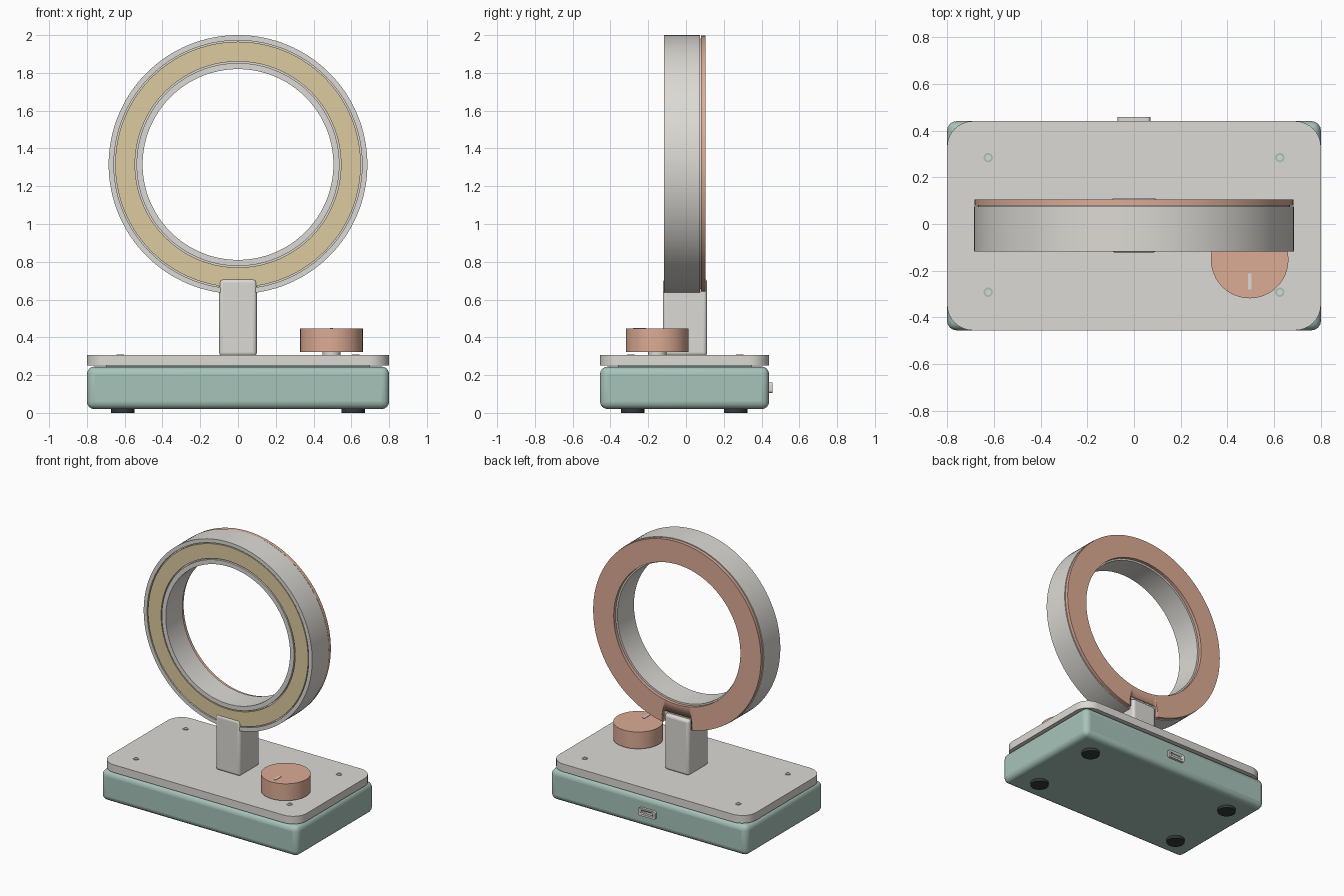
import bpy, bmesh, math
from mathutils import Matrix

cube = bpy.data.objects.get("Cube")
if cube:
    bpy.data.objects.remove(cube, do_unlink=True)


def material(name, rgb):
    m = bpy.data.materials.new(name)
    m.use_nodes = True
    m.diffuse_color = (*rgb, 1)
    m.node_tree.nodes["Principled BSDF"].inputs["Base Color"].default_value = (*rgb, 1)
    return m


GREY = material("warm grey", (0.72, 0.70, 0.66))
TEAL = material("soft teal", (0.39, 0.55, 0.49))
COPPER = material("copper", (0.72, 0.41, 0.30))
GOLD = material("cream gold", (0.72, 0.60, 0.35))
RUBBER = material("dark rubber", (0.035, 0.04, 0.04))


def finish(name, bm, mat, bevel=0):
    bmesh.ops.recalc_face_normals(bm, faces=bm.faces)
    mesh = bpy.data.meshes.new(name)
    bm.to_mesh(mesh)
    bm.free()
    mesh.materials.append(mat)
    ob = bpy.data.objects.new(name, mesh)
    bpy.context.collection.objects.link(ob)
    bpy.context.view_layer.objects.active = ob
    ob.select_set(True)
    if bevel:
        mod = ob.modifiers.new("soft edges", "BEVEL")
        mod.width, mod.segments = bevel, 4
    bpy.ops.object.shade_smooth_by_angle(angle=math.radians(35))
    ob.select_set(False)
    return ob


def box(name, lo, hi, mat, bevel=0, corner=0, axis=2):
    """Box between two corners; corner rounds only the edges along axis."""
    bm = bmesh.new()
    bmesh.ops.create_cube(bm, size=1)
    for v in bm.verts:
        v.co = [(a + b) / 2 + c * (b - a) for a, b, c in zip(lo, hi, v.co)]
    if corner:
        edges = [e for e in bm.edges
                 if abs((e.verts[0].co - e.verts[1].co).normalized()[axis]) > 0.9]
        bmesh.ops.bevel(bm, geom=edges, offset=corner, segments=8,
                        profile=0.5, affect="EDGES")
    return finish(name, bm, mat, bevel)


def lathe(name, profile, center, mat, steps=48, face_front=False):
    """Revolve a closed (radius, height) profile about z, or about y."""
    bm = bmesh.new()
    rings = []
    for i in range(steps):
        a = math.tau * i / steps
        rings.append([bm.verts.new((r * math.cos(a), r * math.sin(a), h))
                      for r, h in profile])
    n = len(profile)
    for i in range(steps):
        p, q = rings[i], rings[(i + 1) % steps]
        for j in range(n):
            k = (j + 1) % n
            if profile[j][0] or profile[k][0]:
                bm.faces.new((p[j], q[j], q[k], p[k]))
    bmesh.ops.remove_doubles(bm, verts=bm.verts, dist=1e-5)
    if face_front:
        bm.transform(Matrix.Rotation(-math.pi / 2, 4, "X"))
    bm.transform(Matrix.Translation(center))
    return finish(name, bm, mat)


def disc(name, r, z0, z1, x, y, mat):
    return lathe(name, [(0, z0), (r, z0), (r, z1), (0, z1)], (x, y, 0), mat)


def hoop(name, r0, r1, y0, y1, mat):
    return lathe(name, [(r0, y0), (r1, y0), (r1, y1), (r0, y1)],
                 RING_CENTER, mat, 128, True)


def cut(ob, cutter):
    mod = ob.modifiers.new("cut", "BOOLEAN")
    mod.operation, mod.solver, mod.object = "DIFFERENCE", "EXACT", cutter
    cutter.hide_render = True
    cutter.hide_set(True)


# Base, top plate, feet and screws
box("base", (-0.8, -0.455, 0.02), (0.8, 0.44, 0.245), TEAL, bevel=0.04)
box("top_plate", (-0.8, -0.455, 0.25), (0.8, 0.44, 0.307), GREY, corner=0.11)
box("plate_spacer", (-0.7, -0.36, 0.24), (0.7, 0.35, 0.255), TEAL)
SCREW = [(0, 0.306), (0.012, 0.306), (0.012, 0.31), (0.02, 0.31), (0.02, 0.29), (0, 0.29)]
for side, x in (("left", 1), ("right", -1)):
    for end, foot_y, screw_y in (("front", -0.283, -0.292), ("back", 0.263, 0.284)):
        disc(f"foot_{end}_{side}", 0.062, 0, 0.03, 0.61 * x, foot_y, RUBBER)
        lathe(f"screw_{end}_{side}", SCREW, (0.624 * x, screw_y, 0), TEAL, 24)

# Charging port on the back
port = box("port", (-0.07, 0.42, 0.105), (0.07, 0.4575, 0.162), GREY, corner=0.015, axis=1)
slot = box("port_cutter", (-0.048, 0.44, 0.12), (0.048, 0.5, 0.147), GREY, corner=0.01, axis=1)
cut(port, slot)

# Dial
KX, KY = 0.495, -0.152
disc("dial_body", 0.1, 0.235, 0.255, KX, KY, TEAL)
disc("dial_shaft", 0.048, 0.3, 0.325, KX, KY, GREY)
disc("dial", 0.166, 0.322, 0.446, KX, KY, COPPER)
box("dial_mark", (KX - 0.008, -0.28, 0.444), (KX + 0.008, -0.212, 0.45), GREY)

# Stem
box("stem", (-0.1, -0.122, 0.3), (0.1, 0.112, 0.71), GREY, bevel=0.02)

# Ring body with a front channel, light strip and back cover
RING_CENTER = (0, 0, 1.315)
lathe("ring_body", [(0.505, -0.117), (0.537, -0.117), (0.537, -0.1), (0.657, -0.1),
                    (0.657, -0.117), (0.685, -0.117), (0.685, 0.075), (0.505, 0.075)],
      RING_CENTER, GREY, 128, True)
hoop("light_strip", 0.545, 0.65, -0.115, -0.098, GOLD)
hoop("cover_spacer", 0.53, 0.668, 0.07, 0.085, GREY)
cover = hoop("back_cover", 0.515, 0.682, 0.08, 0.104, COPPER)
notch = box("notch_cutter", (-0.115, 0.06, 0.5), (0.115, 0.15, 0.73), COPPER)
cut(cover, notch)
